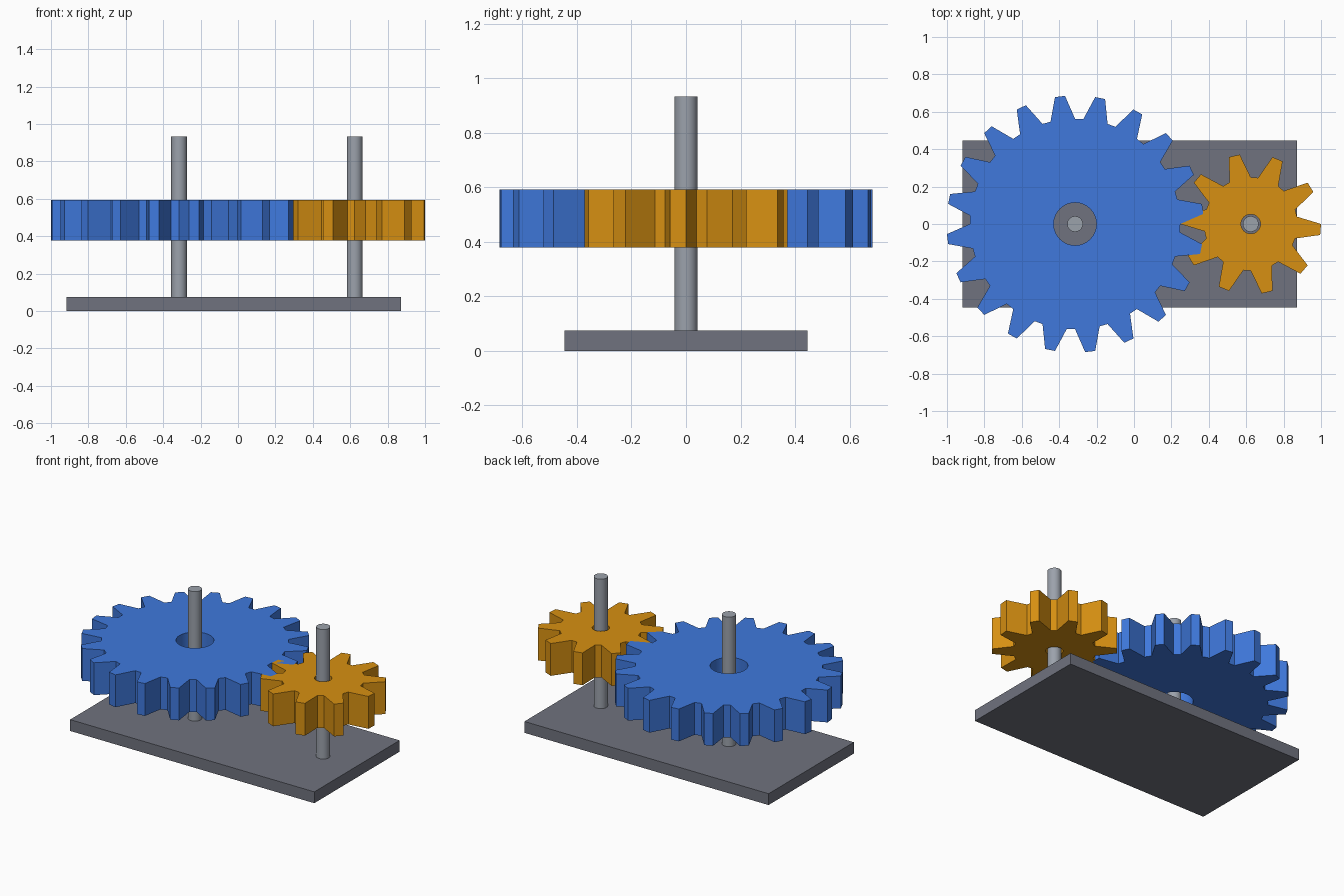
import bpy, bmesh
from math import pi, cos, sin, radians
from mathutils import Vector

if "Cube" in bpy.data.objects:
    bpy.data.objects.remove(bpy.data.objects["Cube"])


def material(name, rgb):
    mat = bpy.data.materials.new(name)
    mat.use_nodes = True
    mat.diffuse_color = (*rgb, 1)
    mat.node_tree.nodes["Principled BSDF"].inputs["Base Color"].default_value = (*rgb, 1)
    return mat


blue = material("gear blue", (0.05, 0.19, 0.72))
orange = material("gear orange", (0.68, 0.28, 0.006))
dark_grey = material("plate grey", (0.16, 0.17, 0.21))
light_grey = material("shaft grey", (0.33, 0.36, 0.41))

PLATE_TOP = 0.075
SHAFT_TOP = 0.932
GEAR_BOTTOM, GEAR_TOP = 0.378, 0.592
SHAFT_RADIUS = 0.042
WHEEL_X, PINION_X = -0.315, 0.624


def prism(name, loops, bottom, top, x, mat):
    """Extrude an outline, with optional hole loops, from bottom to top."""
    bm = bmesh.new()
    edges = []
    for loop in loops:
        verts = [bm.verts.new((px, py, bottom)) for px, py in loop]
        edges += [bm.edges.new((a, b)) for a, b in zip(verts, verts[1:] + verts[:1])]
    bmesh.ops.triangle_fill(bm, edges=edges, use_beauty=True, normal=(0, 0, 1))
    result = bmesh.ops.extrude_face_region(bm, geom=bm.faces[:], use_keep_orig=True)
    raised = [g for g in result["geom"] if isinstance(g, bmesh.types.BMVert)]
    bmesh.ops.translate(bm, verts=raised, vec=Vector((0, 0, top - bottom)))
    bmesh.ops.recalc_face_normals(bm, faces=bm.faces[:])
    mesh = bpy.data.meshes.new(name)
    bm.to_mesh(mesh)
    bm.free()
    mesh.materials.append(mat)
    obj = bpy.data.objects.new(name, mesh)
    obj.location.x = x
    bpy.context.collection.objects.link(obj)
    # Smooth the round walls and keep the corners sharp
    bpy.ops.object.select_all(action="DESELECT")
    obj.select_set(True)
    bpy.context.view_layer.objects.active = obj
    bpy.ops.object.shade_smooth_by_angle(angle=radians(30))
    return obj


def circle(radius, sides=32):
    return [(radius * cos(2 * pi * i / sides), radius * sin(2 * pi * i / sides))
            for i in range(sides)]


def gear_outline(teeth, root, tip, phase):
    """Four evenly spaced points per tooth: two on the tip, two on the root."""
    points = []
    for i in range(teeth * 4):
        angle = phase + 2 * pi * (i - 1) / (teeth * 4)
        radius = tip if i % 4 < 2 else root
        points.append((radius * cos(angle), radius * sin(angle)))
    return points


# Base plate
prism("base_plate", [[(-0.894, -0.446), (0.894, -0.446), (0.894, 0.446), (-0.894, 0.446)]],
      0, PLATE_TOP, -0.023, dark_grey)

# Shafts
for side, x in (("right", WHEEL_X), ("left", PINION_X)):
    prism(side + "_shaft", [circle(SHAFT_RADIUS)], PLATE_TOP, SHAFT_TOP, x, light_grey)

# Large wheel, turned half a tooth so that it meshes with the pinion
prism("large_gear", [gear_outline(20, 0.5625, 0.687, radians(9)), circle(0.114)],
      GEAR_BOTTOM, GEAR_TOP, WHEEL_X, blue)

# Small pinion
prism("small_gear", [gear_outline(10, 0.25, 0.376, 0), circle(0.052)],
      GEAR_BOTTOM, GEAR_TOP, PINION_X, orange)
